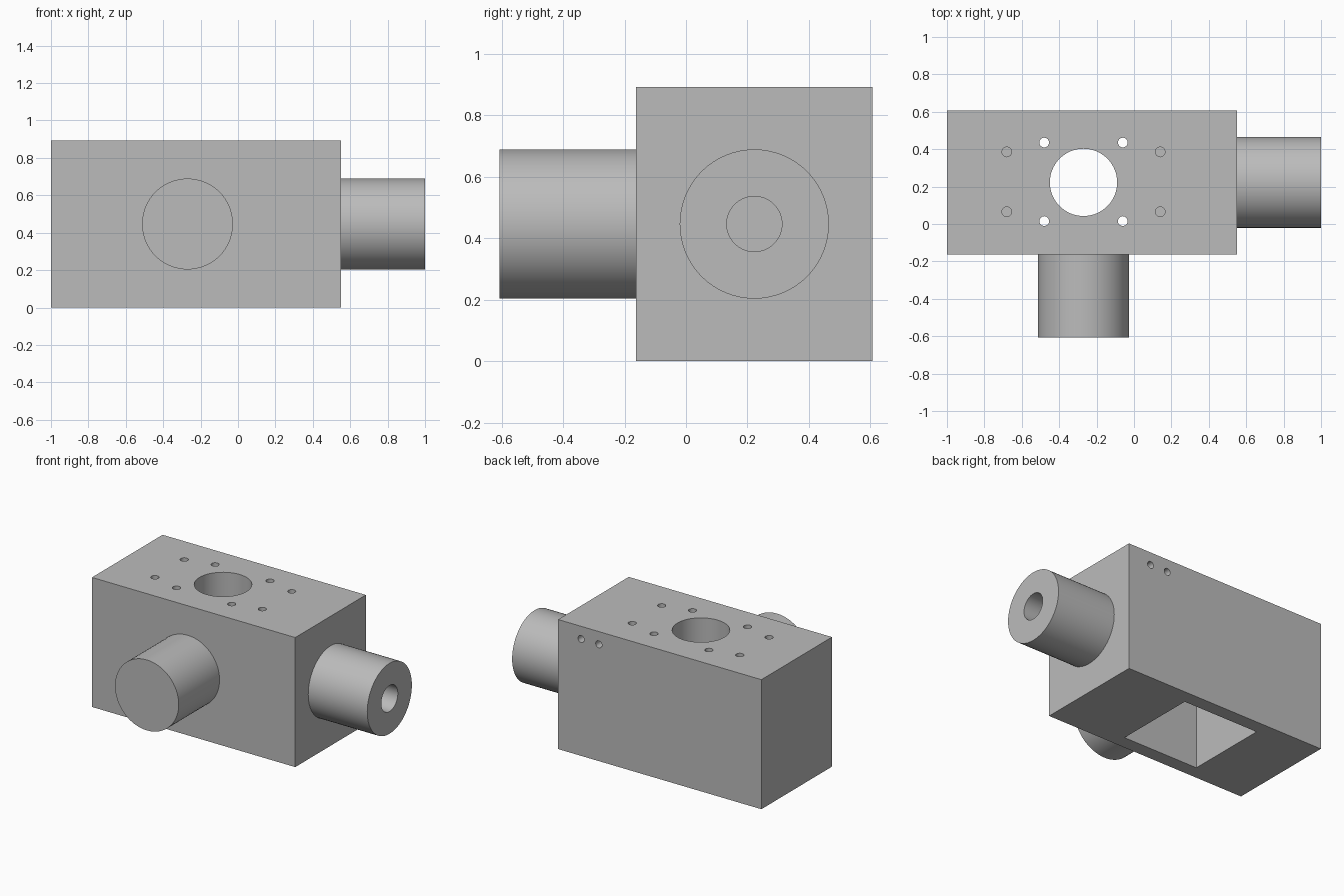
import bpy
from math import pi

default = bpy.data.objects.get("Cube")
if default:
    bpy.data.objects.remove(default, do_unlink=True)

AXIS_X, AXIS_Y, HEIGHT = -0.27, 0.2225, 0.893   # shared centre lines and block height
MID_Z = HEIGHT / 2

metal = bpy.data.materials.new("plain grey metal")
metal.use_nodes = True
grey = (0.5, 0.5, 0.5, 1)
metal.diffuse_color = grey
metal.node_tree.nodes["Principled BSDF"].inputs["Base Color"].default_value = grey


def block(name, low, high):
    bpy.ops.mesh.primitive_cube_add(size=1, location=[(a + b) / 2 for a, b in zip(low, high)])
    ob = bpy.context.object
    ob.name = name
    ob.scale = [b - a for a, b in zip(low, high)]
    bpy.ops.object.transform_apply(location=False, rotation=False, scale=True)
    ob.data.materials.append(metal)
    return ob


def rod(name, axis, start, end, radius, sides=64):
    """Cylinder along one axis (0, 1 or 2) from start to end."""
    centre = [(a + b) / 2 for a, b in zip(start, end)]
    turn = [(0, pi / 2, 0), (pi / 2, 0, 0), (0, 0, 0)][axis]
    bpy.ops.mesh.primitive_cylinder_add(vertices=sides, radius=radius, location=centre,
                                        depth=abs(end[axis] - start[axis]), rotation=turn)
    ob = bpy.context.object
    ob.name = name
    ob.data.materials.append(metal)
    return ob


def combine(target, tool, operation):
    mod = target.modifiers.new(tool.name, "BOOLEAN")
    mod.operation, mod.solver, mod.object = operation, "EXACT", tool
    bpy.context.view_layer.objects.active = target
    bpy.ops.object.modifier_apply(modifier=mod.name)
    bpy.data.objects.remove(tool, do_unlink=True)


# Main block with the side and front spigots
body = block("housing_body", (-1, -0.162, 0), (0.55, 0.607, HEIGHT))
combine(body, rod("side_spigot", 0, (0.5, AXIS_Y, MID_Z), (1, AXIS_Y, MID_Z), 0.243), "UNION")
combine(body, rod("front_spigot", 1, (AXIS_X, -0.607, MID_Z), (AXIS_X, -0.12, MID_Z), 0.243), "UNION")

# Square pocket open at the bottom, main bore and side bore leading into it
cutters = [
    block("pocket", (AXIS_X - 0.29, AXIS_Y - 0.29, -0.1), (AXIS_X + 0.29, AXIS_Y + 0.29, 0.69)),
    rod("main_bore", 2, (AXIS_X, AXIS_Y, 0.6), (AXIS_X, AXIS_Y, 1), 0.18),
    rod("side_bore", 0, (-0.05, AXIS_Y, MID_Z), (1.1, AXIS_Y, MID_Z), 0.09),
]

# Bolt holes on the top: inner ones go through, outer ones are blind
for sx in (-1, 1):
    for sy in (-1, 1):
        for dx, dy, bottom in ((0.21, 0.21, 0.6), (0.41, 0.16, 0.74)):
            x, y = AXIS_X + sx * dx, AXIS_Y + 0.003 + sy * dy
            cutters.append(rod("bolt_hole", 2, (x, y, bottom), (x, y, 1), 0.026, 24))

# Pair of small blind holes in the back face
for x in (0.24, 0.375):
    cutters.append(rod("back_hole", 1, (x, 0.48, 0.805), (x, 0.7, 0.805), 0.024, 24))

for cutter in cutters:
    combine(body, cutter, "DIFFERENCE")

bpy.ops.object.select_all(action="DESELECT")
body.select_set(True)
bpy.context.view_layer.objects.active = body
bpy.ops.object.shade_smooth_by_angle(angle=pi / 6)
